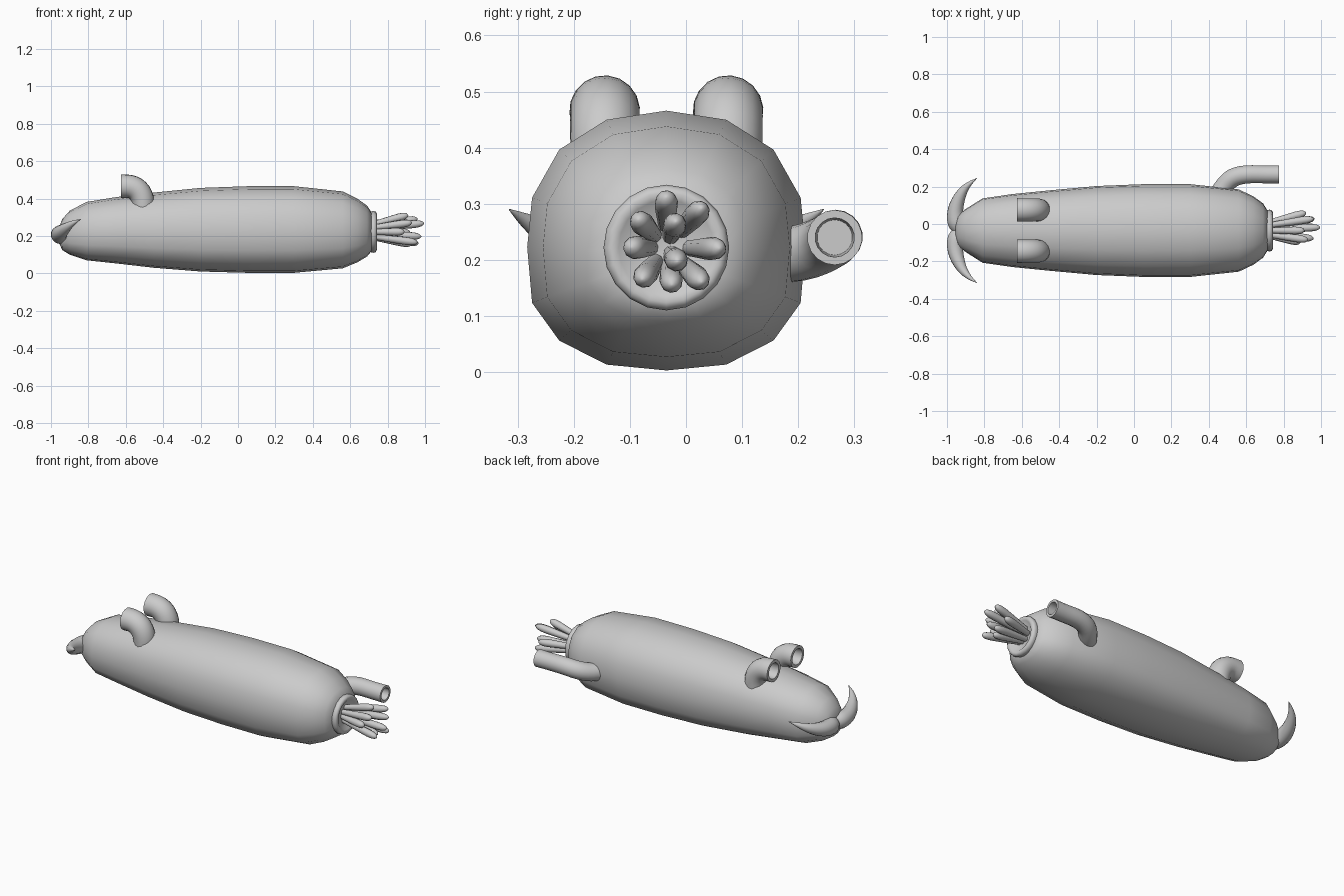
import bpy, bmesh, math
from mathutils import Vector

if "Cube" in bpy.data.objects:
    bpy.data.objects.remove(bpy.data.objects["Cube"])

CY = -0.035  # symmetry plane of the body


def finish(name, bm, angle=50):
    bmesh.ops.recalc_face_normals(bm, faces=bm.faces[:])
    me = bpy.data.meshes.new(name)
    bm.to_mesh(me)
    bm.free()
    ob = bpy.data.objects.new(name, me)
    bpy.context.collection.objects.link(ob)
    bpy.ops.object.select_all(action='DESELECT')
    ob.select_set(True)
    bpy.context.view_layer.objects.active = ob
    bpy.ops.object.shade_smooth_by_angle(angle=math.radians(angle))
    return ob


def loft(name, rings, angle=50):
    """Skin a list of equally sized point rings and cap both ends."""
    bm = bmesh.new()
    vs = [[bm.verts.new(p) for p in r] for r in rings]
    n = len(vs[0])
    for a, b in zip(vs, vs[1:]):
        for i in range(n):
            bm.faces.new((a[i], a[(i + 1) % n], b[(i + 1) % n], b[i]))
    bm.faces.new(vs[0])
    bm.faces.new(vs[-1])
    return finish(name, bm, angle)


def spline(keys, steps):
    """Catmull-Rom through (x, y, z, radius) keys."""
    k = [Vector(q) for q in keys]
    k = [2 * k[0] - k[1]] + k + [2 * k[-1] - k[-2]]
    out = []
    for i in range(1, len(k) - 2):
        a, b, c, d = k[i - 1:i + 3]
        for s in range(steps):
            t = s / steps
            out.append(0.5 * (2 * b + (c - a) * t + (2 * a - 5 * b + 4 * c - d) * t * t
                              + (3 * b - a - 3 * c + d) * t ** 3))
    return out + [k[-2]]


def tube(name, keys, sides=16, steps=3, bore=None, depth=0.06):
    pts = spline(keys, steps)
    pos = [p.to_3d() for p in pts]
    rings, u, old = [], None, None
    for i, p in enumerate(pos):
        t = (pos[min(i + 1, len(pos) - 1)] - pos[max(i - 1, 0)]).normalized()
        if u is None:
            u = t.orthogonal().normalized()
        else:
            u = old.rotation_difference(t) @ u
        old, w = t, t.cross(u)

        def ring(c, r):
            return [c + r * (math.cos(a) * u + math.sin(a) * w)
                    for a in (2 * math.pi * j / sides for j in range(sides))]
        rings.append(ring(p, max(pts[i][3], 0.001)))
    if bore:  # hollow mouth
        rings += [ring(p, bore), ring(p - old * depth, bore * 0.9)]
    return loft(name, rings)


# Body: half a cross-section from top to bottom, mirrored, lofted along x
half = [(0, 1), (.43, .93), (.77, .70), (.965, .33), (1, -.05),
        (.965, -.48), (.77, -.77), (.43, -.955), (0, -1)]
section = half + [(-y, z) for y, z in half[-2:0:-1]]
stations = [(-.955, .045, .25, .16), (-.94, .085, .29, .125), (-.90, .115, .335, .10),
            (-.81, .172, .382, .07), (-.65, .195, .408, .053), (-.45, .215, .432, .03),
            (-.2, .238, .457, .01), (.05, .248, .466, .003), (.3, .248, .466, .003),
            (.56, .220, .438, .027), (.64, .182, .398, .06), (.69, .145, .362, .09),
            (.715, .105, .325, .12)]
loft("body", [[(x, CY + hy * a, (zt + zb) / 2 + (zt - zb) / 2 * b) for a, b in section]
              for x, hy, zt, zb in stations], 80)

# Mouth collar
profile = [(.68, .10), (.71, .109), (.725, .112), (.737, .108), (.742, .098),
           (.738, .085), (.725, .07)]
loft("mouth_collar", [[(x, CY + r * math.sin(2 * math.pi * i / 20),
                        .222 + r * math.cos(2 * math.pi * i / 20)) for i in range(20)]
                      for x, r in profile])

# Mouth tentacles: tips as (x, y, z)
tips = [(.91, -.035, .312), (.96, .028, .292), (.92, .06, .22), (.98, -.015, .197),
        (.965, .028, .16), (.93, -.025, .155), (.96, -.078, .165), (.89, -.098, .222),
        (.93, -.085, .272), (.995, -.018, .268)]
for i, (x, y, z) in enumerate(tips):
    tip = Vector((x, y, z))
    base = Vector((.71, CY + (y - CY) * .42, .222 + (z - .222) * .42))
    tube("tentacle_%d" % (i + 1),
         [(*base.lerp(tip, f), r) for f, r in
          ((0, .014), (.4, .018), (.75, .021), (.9, .018), (.97, .011), (1, .002))], 10, 2)

# Side siphon
tube("side_siphon", [(.43, .12, .205, .05), (.48, .2, .212, .05), (.53, .247, .228, .05),
                     (.60, .265, .24, .049), (.70, .265, .24, .048), (.775, .265, .24, .049)],
     18, 3, bore=.035, depth=.08)

for side, s in (("left", 1), ("right", -1)):
    # Elbow funnels on the back
    y = CY + s * .11
    tube("funnel_" + side, [(-.505, y, .34, .058), (-.511, y, .40, .061), (-.535, y, .443, .062),
                            (-.575, y, .464, .062), (-.625, y, .466, .063)],
         18, 3, bore=.046, depth=.06)
    # Curved tail horns
    horn = [(-.93, .01, .205, .040), (-.95, .045, .205, .048), (-.955, .10, .212, .043),
            (-.942, .155, .225, .036), (-.915, .21, .247, .025), (-.88, .25, .270, .013),
            (-.84, .28, .29, .001)]
    tube("horn_" + side, [(x, CY + s * d, z, r) for x, d, z, r in horn], 14, 3)
